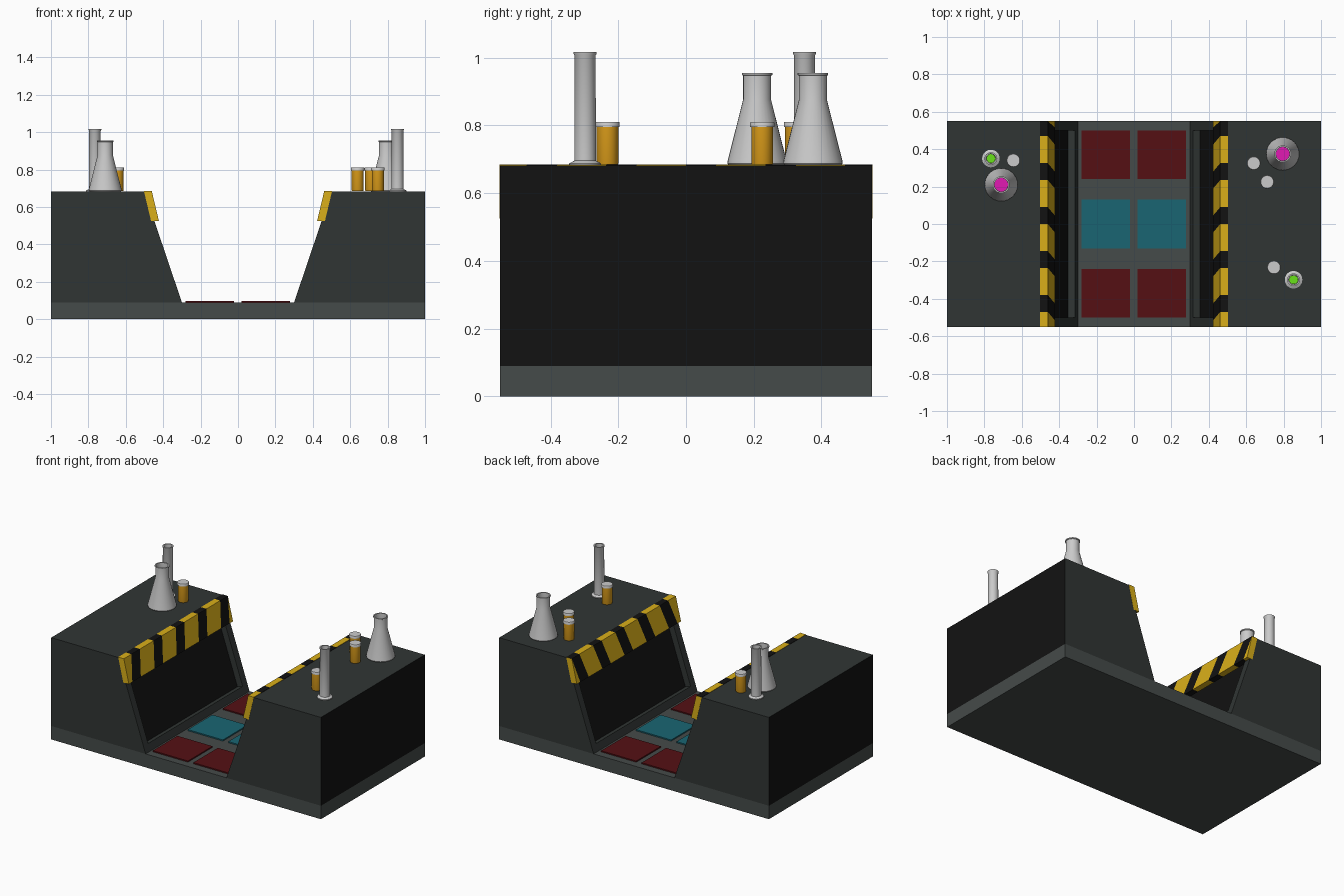
import bpy, bmesh, math

if "Cube" in bpy.data.objects:
    bpy.data.objects.remove(bpy.data.objects["Cube"])

def material(name, rgb):
    m = bpy.data.materials.new(name)
    m.diffuse_color = (*rgb, 1)
    m.use_nodes = True
    m.node_tree.nodes["Principled BSDF"].inputs["Base Color"].default_value = m.diffuse_color
    return m

SLAB = material("slab_grey", (0.06, 0.07, 0.067))
WALL = material("wall_dark", (0.03, 0.036, 0.034))
BLACK = material("black", (0.006, 0.006, 0.006))
YELLOW = material("yellow", (0.7, 0.43, 0.01))
RED = material("dark_red", (0.09, 0.005, 0.007))
TEAL = material("teal", (0.01, 0.13, 0.17))
AMBER = material("amber", (0.7, 0.33, 0.01))
MAGENTA = material("magenta", (0.75, 0.01, 0.45))
GREEN = material("green", (0.14, 0.75, 0.01))
CAP = material("cap_grey", (0.6, 0.6, 0.6))

def finish(name, bm, *mats):
    me = bpy.data.meshes.new(name)
    bm.to_mesh(me)
    bm.free()
    for m in mats:
        me.materials.append(m)
    ob = bpy.data.objects.new(name, me)
    bpy.context.collection.objects.link(ob)
    return ob

def prism(bm, sections):
    """Closed solid between two matching rings of points."""
    a, b = [[bm.verts.new(p) for p in s] for s in sections]
    n = len(a)
    bm.faces.new(a)
    bm.faces.new(b[::-1])
    for i in range(n):
        j = (i + 1) % n
        bm.faces.new((a[j], a[i], b[i], b[j]))
    bmesh.ops.recalc_face_normals(bm, faces=bm.faces[:])

def box(name, x0, x1, y0, y1, z0, z1, mat):
    bm = bmesh.new()
    prism(bm, [[(x0, y0, z), (x1, y0, z), (x1, y1, z), (x0, y1, z)] for z in (z0, z1)])
    return finish(name, bm, mat)

def lathe(name, x, y, profile, mat=None, sides=32):
    """Revolve (radius, z) points; end points on the axis close the shape."""
    bm = bmesh.new()
    vs = [bm.verts.new((r, 0, z)) for r, z in profile]
    es = [bm.edges.new(p) for p in zip(vs, vs[1:])]
    bmesh.ops.spin(bm, geom=vs + es, cent=(0, 0, 0), axis=(0, 0, 1),
                   angle=math.tau, steps=sides, use_duplicate=False)
    bmesh.ops.remove_doubles(bm, verts=bm.verts[:], dist=1e-5)
    bmesh.ops.recalc_face_normals(bm, faces=bm.faces[:])
    ob = finish(name, bm, *([mat] if mat else []))
    ob.location = (x, y, TOP)
    bpy.ops.object.select_all(action='DESELECT')
    ob.select_set(True)
    bpy.context.view_layer.objects.active = ob
    bpy.ops.object.shade_smooth_by_angle(angle=math.radians(35))
    return ob

D, TOP, FLOOR = 0.55, 0.682, 0.09

# base slab and floor tiles
box("base_slab", -1, 1, -D, D, 0, FLOOR, SLAB)
for cx in (-0.151, 0.149):
    for cy, mat in ((-0.37, RED), (0, TEAL), (0.37, RED)):
        box("floor_tile", cx - 0.13, cx + 0.13, cy - 0.13, cy + 0.13,
            FLOOR - 0.005, FLOOR + 0.008, mat)

def side_block(s):
    """Side block with black outer face and a recessed black inner panel."""
    prof = [(1, FLOOR), (0.3, FLOOR), (0.5, TOP), (1, TOP)]
    bm = bmesh.new()
    prism(bm, [[(s * x, y, z) for x, z in prof] for y in (-D, D)])
    for f in bm.faces:
        if f.normal.x * s > 0.9:
            f.material_index = 1
    inner = [f for f in bm.faces if f.normal.x * s < -0.9]
    bmesh.ops.inset_region(bm, faces=inner, thickness=0.07)
    bmesh.ops.inset_region(bm, faces=inner, thickness=0.001, depth=-0.04)
    for f in inner:
        f.material_index = 1
    finish("side_block", bm, WALL, BLACK)

def hazard_strip(s):
    """Striped edge guard; stripes slant on the sloping face."""
    prof = [(0.503, TOP + 0.003, 0), (0.461, TOP + 0.003, 0),
            (0.423, 0.525, -0.045), (0.465, 0.525, -0.045)]
    e = D + 0.001
    for k in range(-3, 4):
        y = k * 0.235
        for y0, y1, mat, nm in ((y, y + 0.09, BLACK, "black_stripe"),
                                (y + 0.09, y + 0.235, YELLOW, "yellow_stripe")):
            if y1 <= -e or y0 - 0.045 >= e:
                continue
            bm = bmesh.new()
            prism(bm, [[(s * x, max(-e, min(e, yy + sh)), z) for x, z, sh in prof]
                       for yy in (y0, y1)])
            bmesh.ops.dissolve_degenerate(bm, dist=1e-5, edges=bm.edges[:])
            finish(nm, bm, mat)

for s in (-1, 1):
    side_block(s)
    hazard_strip(s)

# conical flasks with liquid
for x, y in ((-0.71, 0.21), (0.795, 0.375)):
    lathe("flask", x, y, [(0, 0.001), (0.084, 0.001), (0.088, 0.006), (0.087, 0.014),
                          (0.041, 0.195), (0.041, 0.265), (0.045, 0.267), (0.045, 0.273),
                          (0.037, 0.273), (0.036, 0.195), (0.08, 0.014), (0, 0.01)])
    lathe("flask_liquid", x, y, [(0, 0.012), (0.077, 0.016), (0.055, 0.1), (0, 0.1)], MAGENTA)

# measuring cylinders with liquid
for x, y in ((-0.765, 0.35), (0.853, -0.298)):
    lathe("measuring_cylinder", x, y, [(0, 0.001), (0.047, 0.001), (0.047, 0.006), (0.032, 0.014),
                                       (0.031, 0.325), (0.034, 0.33), (0.034, 0.335),
                                       (0.026, 0.335), (0.025, 0.014), (0, 0.012)])
    lathe("cylinder_liquid", x, y, [(0, 0.014), (0.024, 0.014), (0.024, 0.2), (0, 0.2)], GREEN)

# small capped bottles
for x, y in ((-0.645, 0.34), (0.64, 0.325), (0.712, 0.225), (0.748, -0.232)):
    lathe("bottle_body", x, y, [(0, 0.003), (0.031, 0.003), (0.032, 0.006), (0.032, 0.116), (0, 0.116)], AMBER)
    lathe("bottle_cap", x, y, [(0, 0.113), (0.036, 0.113), (0.036, 0.126), (0.034, 0.129), (0, 0.129)], CAP)
